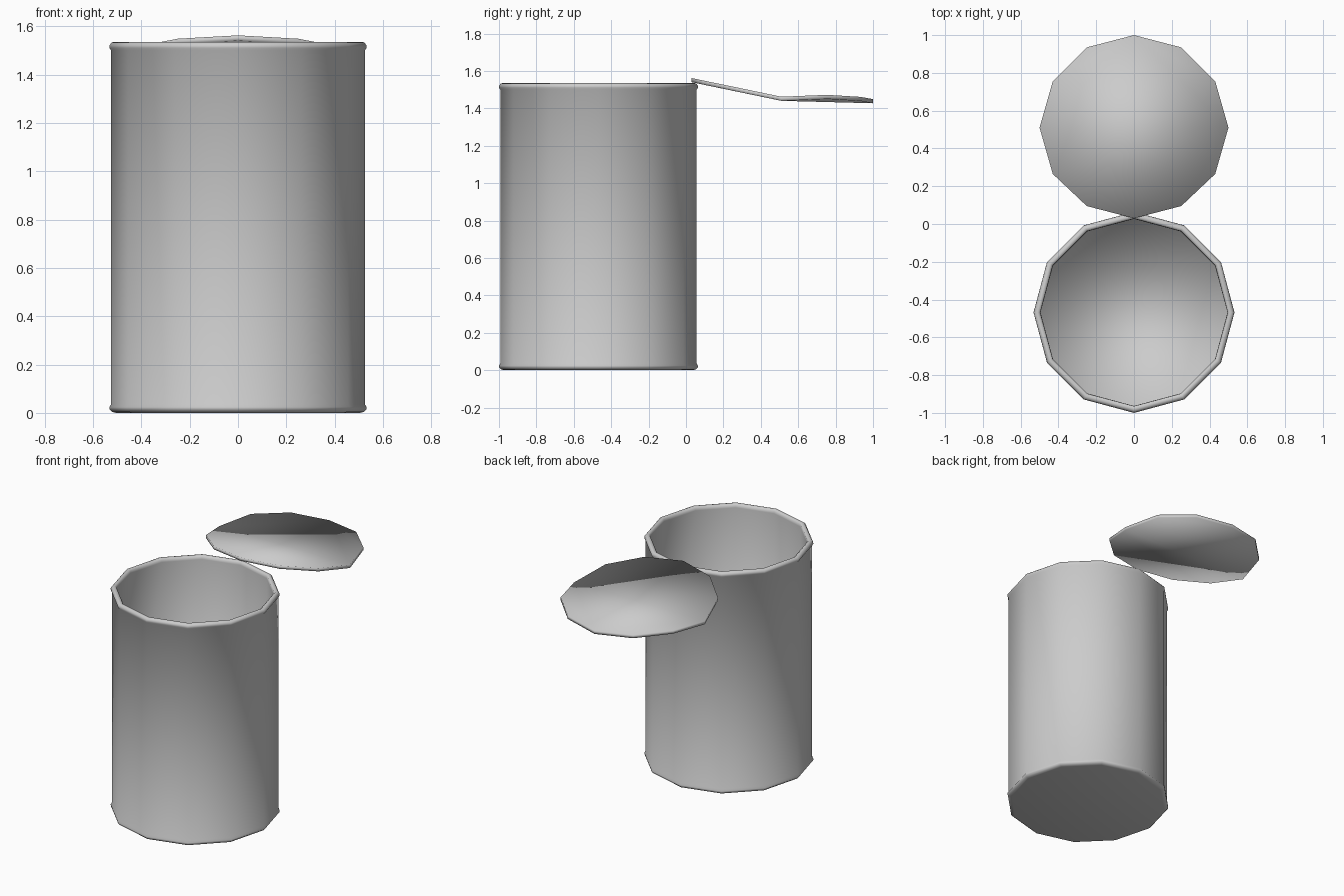
import bpy, bmesh, math

if "Cube" in bpy.data.objects:
    bpy.data.objects.remove(bpy.data.objects["Cube"], do_unlink=True)

SIDES = 12
CAN_Y = -0.468

metal = bpy.data.materials.new("grey_metal")
metal.use_nodes = True
grey = (0.6, 0.6, 0.6, 1)
metal.diffuse_color = grey
metal.node_tree.nodes["Principled BSDF"].inputs["Base Color"].default_value = grey


def finish(bm, name):
    """Turn a bmesh into a smooth shaded grey object."""
    bmesh.ops.recalc_face_normals(bm, faces=bm.faces)
    for f in bm.faces:
        f.smooth = True
    mesh = bpy.data.meshes.new(name)
    bm.to_mesh(mesh)
    bm.free()
    mesh.materials.append(metal)
    obj = bpy.data.objects.new(name, mesh)
    bpy.context.collection.objects.link(obj)
    return obj


def lathe(name, profile, centre_y):
    """Revolve a (radius, height) profile, capping both ends."""
    bm = bmesh.new()
    rings = []
    for r, z in profile:
        angles = [2 * math.pi * i / SIDES for i in range(SIDES)]
        rings.append([bm.verts.new((r * math.sin(a), centre_y - r * math.cos(a), z))
                      for a in angles])
    for low, high in zip(rings, rings[1:]):
        for i in range(SIDES):
            j = (i + 1) % SIDES
            bm.faces.new((low[i], low[j], high[j], high[i]))
    bm.faces.new(rings[0])
    bm.faces.new(rings[-1])
    return finish(bm, name)


# Open can: bottom, rolled bottom rim, wall, rolled top rim, inner wall, floor
lathe("can_body", [
    (0.505, 0.0), (0.52, 0.004), (0.531, 0.014), (0.532, 0.024), (0.525, 0.036),
    (0.525, 1.5), (0.532, 1.51), (0.531, 1.522), (0.522, 1.533), (0.508, 1.535),
    (0.497, 1.527), (0.495, 1.51), (0.495, 0.02)], CAN_Y)

# Bent lid: half outline from the hinge round to the far tip, then mirrored
half = [(0, 0.03, 1.562), (0.25, 0.095, 1.548), (0.43, 0.265, 1.513),
        (0.5, 0.51, 1.462), (0.43, 0.755, 1.472), (0.25, 0.935, 1.461), (0, 1.0, 1.449)]
bm = bmesh.new()
right = [bm.verts.new(p) for p in half]
left = [right[0]] + [bm.verts.new((-x, y, z)) for x, y, z in half[1:-1]] + [right[-1]]
bm.faces.new(right[:4] + left[3:0:-1])
bm.faces.new((left[3], right[3], right[6]))
for side in (right, left):
    bm.faces.new((side[3], side[4], side[6]))
    bm.faces.new((side[4], side[5], side[6]))
bmesh.ops.recalc_face_normals(bm, faces=bm.faces)

# Give the lid its thickness
top_faces = list(bm.faces)
copy = bmesh.ops.extrude_face_region(bm, geom=top_faces, use_keep_orig=True)
lower = [v for v in copy["geom"] if isinstance(v, bmesh.types.BMVert)]
bmesh.ops.translate(bm, verts=lower, vec=(0, 0, -0.022))
finish(bm, "lid")
